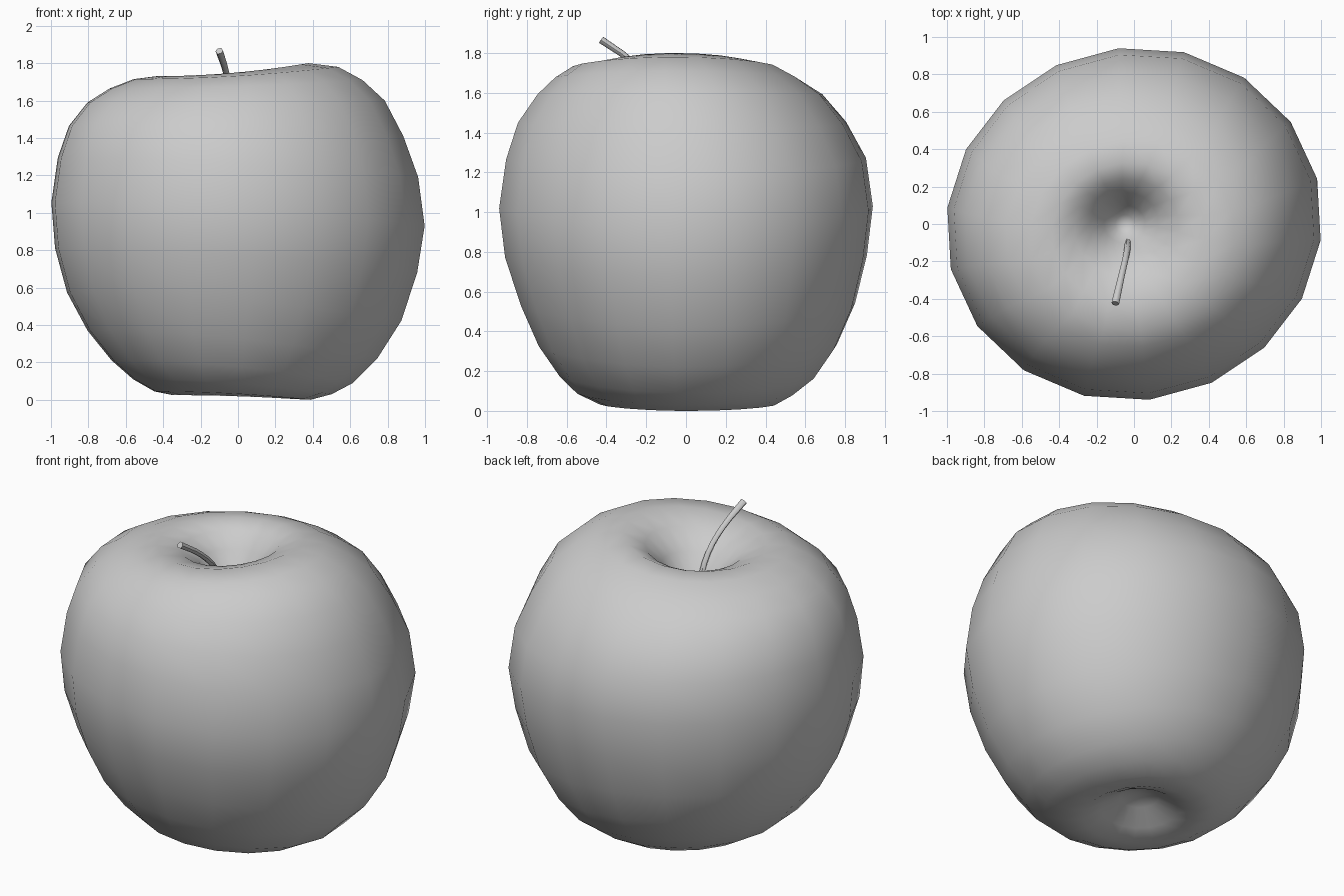
import bpy
import bmesh
import math
from mathutils import Vector

default_cube = bpy.data.objects.get("Cube")
if default_cube:
    bpy.data.objects.remove(default_cube, do_unlink=True)


def make_material(name, colour):
    material = bpy.data.materials.new(name)
    material.use_nodes = True
    material.diffuse_color = colour
    material.node_tree.nodes["Principled BSDF"].inputs["Base Color"].default_value = colour
    return material


def finish(obj, material, angle):
    """Assign the material and shade the object smoothly."""
    obj.data.materials.clear()
    obj.data.materials.append(material)
    bpy.ops.object.select_all(action="DESELECT")
    obj.select_set(True)
    bpy.context.view_layer.objects.active = obj
    bpy.ops.object.shade_smooth_by_angle(angle=math.radians(angle))


grey = make_material("plain grey", (0.6, 0.6, 0.6, 1))

# Fruit profile, stem hollow to base hollow:
# half width, half depth, centre x, centre y, height, lift of the left lobe
SIDES = 18
PHASE = math.radians(14.7)
RINGS = [
    (.05, .05, -.05, 0, 1.44, 0),
    (.11, .10, -.05, 0, 1.51, 0),
    (.18, .17, -.05, 0, 1.61, .02),
    (.28, .26, -.04, -.02, 1.69, .05),
    (.41, .38, -.03, -.05, 1.73, .07),
    (.55, .51, -.01, -.06, 1.715, .065),
    (.68, .61, -.01, -.05, 1.665, .045),
    (.80, .72, -.01, -.03, 1.59, .01),
    (.90, .83, -.01, -.02, 1.465, -.055),
    (.97, .91, 0, 0, 1.295, -.105),
    (1.005, .945, 0, 0, 1.055, -.125),
    (.975, .915, -.01, 0, .81, -.13),
    (.90, .845, -.02, .01, .573, -.15),
    (.78, .755, -.03, .01, .37, -.15),
    (.65, .65, -.03, .01, .21, -.12),
    (.535, .55, -.03, 0, .11, -.08),
    (.42, .445, -.03, .01, .045, -.045),
    (.32, .33, -.03, .01, .025, -.02),
    (.22, .22, -.03, .01, .06, 0),
    (.11, .11, -.03, .01, .13, 0),
]


def ring_point(ring, step):
    half_x, half_y, centre_x, centre_y, height, lift = ring
    angle = PHASE + math.tau * step / SIDES
    bulge = 1 + .015 * math.sin(2 * angle)
    lobe = ((1 + math.cos(angle)) / 2) ** 2
    return Vector((centre_x + half_x * bulge * math.cos(angle),
                   centre_y + half_y * bulge * math.sin(angle),
                   height + lift * lobe))


# Fruit body: rings bridged with quads, closed by a fan at each hollow
bm = bmesh.new()
loops = [[bm.verts.new(ring_point(ring, i)) for i in range(SIDES)] for ring in RINGS]
for upper, lower in zip(loops, loops[1:]):
    for i in range(SIDES):
        j = (i + 1) % SIDES
        bm.faces.new((upper[i], lower[i], lower[j], upper[j]))
for loop, depth in ((loops[0], -.02), (loops[-1], .03)):
    middle = sum((v.co for v in loop), Vector()) / SIDES
    pole = bm.verts.new(middle + Vector((0, 0, depth)))
    for i in range(SIDES):
        bm.faces.new((loop[i], loop[(i + 1) % SIDES], pole))
bmesh.ops.recalc_face_normals(bm, faces=bm.faces)
mesh = bpy.data.meshes.new("fruit_body")
bm.to_mesh(mesh)
bm.free()
body = bpy.data.objects.new("fruit_body", mesh)
bpy.context.collection.objects.link(body)
finish(body, grey, 180)

# Stem: bent round rod, slightly thicker at the tip
curve = bpy.data.curves.new("stem", "CURVE")
curve.dimensions = "3D"
curve.bevel_depth = .018
curve.bevel_resolution = 1
curve.use_fill_caps = True
curve.resolution_u = 3
path = [(-.03, -.09, 1.47, 1), (-.04, -.16, 1.63, .9),
        (-.065, -.27, 1.755, .95), (-.1, -.425, 1.865, 1.15)]
spline = curve.splines.new("BEZIER")
spline.bezier_points.add(len(path) - 1)
for point, (x, y, z, radius) in zip(spline.bezier_points, path):
    point.co = (x, y, z)
    point.radius = radius
    point.handle_left_type = point.handle_right_type = "AUTO"
stem = bpy.data.objects.new("stem", curve)
bpy.context.collection.objects.link(stem)
bpy.ops.object.select_all(action="DESELECT")
stem.select_set(True)
bpy.context.view_layer.objects.active = stem
bpy.ops.object.convert(target="MESH")
finish(bpy.context.view_layer.objects.active, grey, 60)
